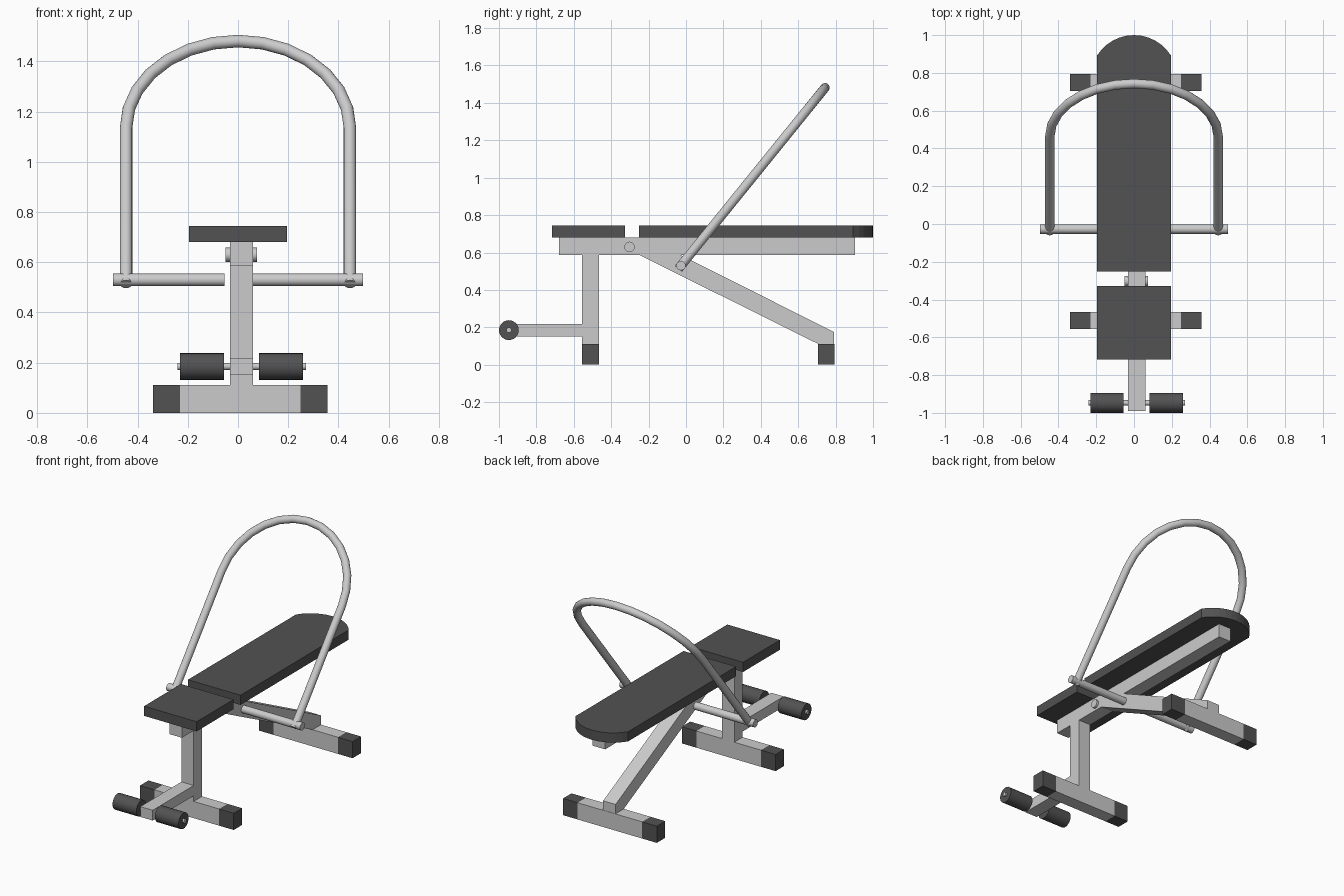
import bpy, bmesh
from math import sin, cos, pi, asin, radians
from mathutils import Vector, Matrix

cube = bpy.data.objects.get("Cube")
if cube:
    bpy.data.objects.remove(cube, do_unlink=True)


def material(name, value):
    m = bpy.data.materials.new(name)
    m.use_nodes = True
    colour = (value, value, value, 1)
    m.diffuse_color = colour
    m.node_tree.nodes["Principled BSDF"].inputs["Base Color"].default_value = colour
    return m


STEEL = material("light grey steel", 0.6)
RUBBER = material("dark grey padding", 0.085)
MID = 0.014                      # centre line of the frame
TUBE = (MID - 0.046, MID + 0.046)  # frame tube width


def finish(name, bm, mat, smooth=False):
    bmesh.ops.recalc_face_normals(bm, faces=bm.faces)
    mesh = bpy.data.meshes.new(name)
    bm.to_mesh(mesh)
    bm.free()
    mesh.materials.append(mat)
    obj = bpy.data.objects.new(name, mesh)
    bpy.context.collection.objects.link(obj)
    if smooth:
        bpy.ops.object.select_all(action="DESELECT")
        obj.select_set(True)
        bpy.context.view_layer.objects.active = obj
        bpy.ops.object.shade_smooth_by_angle(angle=radians(40))
    return obj


def prism(name, points, offset, mat):
    """Extrude a closed outline along an offset."""
    bm = bmesh.new()
    face = bm.faces.new([bm.verts.new(p) for p in points])
    new = bmesh.ops.extrude_face_region(bm, geom=[face])["geom"]
    bmesh.ops.translate(bm, vec=offset,
                        verts=[v for v in new if isinstance(v, bmesh.types.BMVert)])
    return finish(name, bm, mat)


def side_prism(name, outline, mat, span=TUBE):
    """Outline in y and z, extruded across x."""
    return prism(name, [(span[0], y, z) for y, z in outline],
                 (span[1] - span[0], 0, 0), mat)


def box(name, x, y, z, mat):
    return side_prism(name, [(y[0], z[0]), (y[1], z[0]), (y[1], z[1]), (y[0], z[1])], mat, x)


def rod(name, x, y, z, radius, mat):
    """Cylinder lying along x."""
    bm = bmesh.new()
    place = Matrix.Translation(((x[0] + x[1]) / 2, y, z)) @ Matrix.Rotation(pi / 2, 4, "Y")
    bmesh.ops.create_cone(bm, cap_ends=True, segments=24, radius1=radius,
                          radius2=radius, depth=x[1] - x[0], matrix=place)
    return finish(name, bm, mat, True)


# Padded seat and round-ended back rest
PAD = (0.68, 0.745)
box("seat_pad", (-0.195, 0.195), (-0.717, -0.327), PAD, RUBBER)
half, radius = 0.195, 0.231
sweep = asin(half / radius)
outline = [(-half, -0.252, PAD[0]), (half, -0.252, PAD[0])]
for i in range(13):
    a = sweep * (1 - i / 6)
    outline.append((radius * sin(a), 1 - radius + radius * cos(a), PAD[0]))
prism("back_pad", outline, (0, 0, PAD[1] - PAD[0]), RUBBER)

# Frame: top beam, post, slanted brace and front arm
box("top_beam", TUBE, (-0.68, 0.903), (0.587, 0.68), STEEL)
box("front_post", TUBE, (-0.555, -0.466), (0.112, 0.587), STEEL)
box("roller_arm", TUBE, (-0.99, -0.555), (0.15, 0.219), STEEL)
side_prism("rear_brace", [(-0.25, 0.587), (0.705, 0.112), (0.792, 0.112),
                          (0.792, 0.175), (-0.03, 0.587)], STEEL)
rod("hinge_bolt", (-0.05, 0.075), -0.302, 0.63, 0.028, STEEL)

# Feet with rubber end caps
LEFT, RIGHT, CAP = 0.357, -0.339, 0.108
for name, y in (("front", (-0.555, -0.466)), ("rear", (0.705, 0.794))):
    height = (0, 0.112)
    box(name + "_foot", (RIGHT + CAP, LEFT - CAP), y, height, STEEL)
    box(name + "_foot_cap_right", (RIGHT, RIGHT + CAP), y, height, RUBBER)
    box(name + "_foot_cap_left", (LEFT - CAP, LEFT), y, height, RUBBER)

# Leg rollers on their axle
rod("roller_axle", (MID - 0.256, MID + 0.256), -0.947, 0.185, 0.014, STEEL)
rod("roller_right", (MID - 0.245, MID - 0.069), -0.947, 0.185, 0.053, RUBBER)
rod("roller_left", (MID + 0.069, MID + 0.245), -0.947, 0.185, 0.053, RUBBER)

# Pivot bars on both sides
PIVOT = Vector((0, -0.027, 0.53))
rod("pivot_bar_right", (-0.497, -0.054), PIVOT.y, PIVOT.z, 0.025, STEEL)
rod("pivot_bar_left", (0.054, 0.497), PIVOT.y, PIVOT.z, 0.025, STEEL)

# Tilted overhead hoop: ring swept along two straights and a half circle
up = Vector((0, 0.77, 0.951)).normalized()
normal = up.cross(Vector((1, 0, 0)))
R, STRAIGHT, SIDES, STEPS = 0.446, 0.778, 16, 14
path = [(R, -0.022, 0)]
path += [(R * cos(pi * i / STEPS), STRAIGHT + R * sin(pi * i / STEPS), pi * i / STEPS)
         for i in range(STEPS + 1)]
path.append((-R, -0.022, pi))
bm = bmesh.new()
rings = []
for x, d, a in path:
    centre = PIVOT + Vector((x, 0, 0)) + up * d
    out = Vector((cos(a), 0, 0)) + up * sin(a)
    rings.append([bm.verts.new(centre + 0.025 * (out * cos(t) + normal * sin(t)))
                  for t in (2 * pi * k / SIDES for k in range(SIDES))])
for one, two in zip(rings, rings[1:]):
    for k in range(SIDES):
        n = (k + 1) % SIDES
        bm.faces.new((one[k], one[n], two[n], two[k]))
bm.faces.new(rings[0])
bm.faces.new(rings[-1])
finish("overhead_hoop", bm, STEEL, True)
